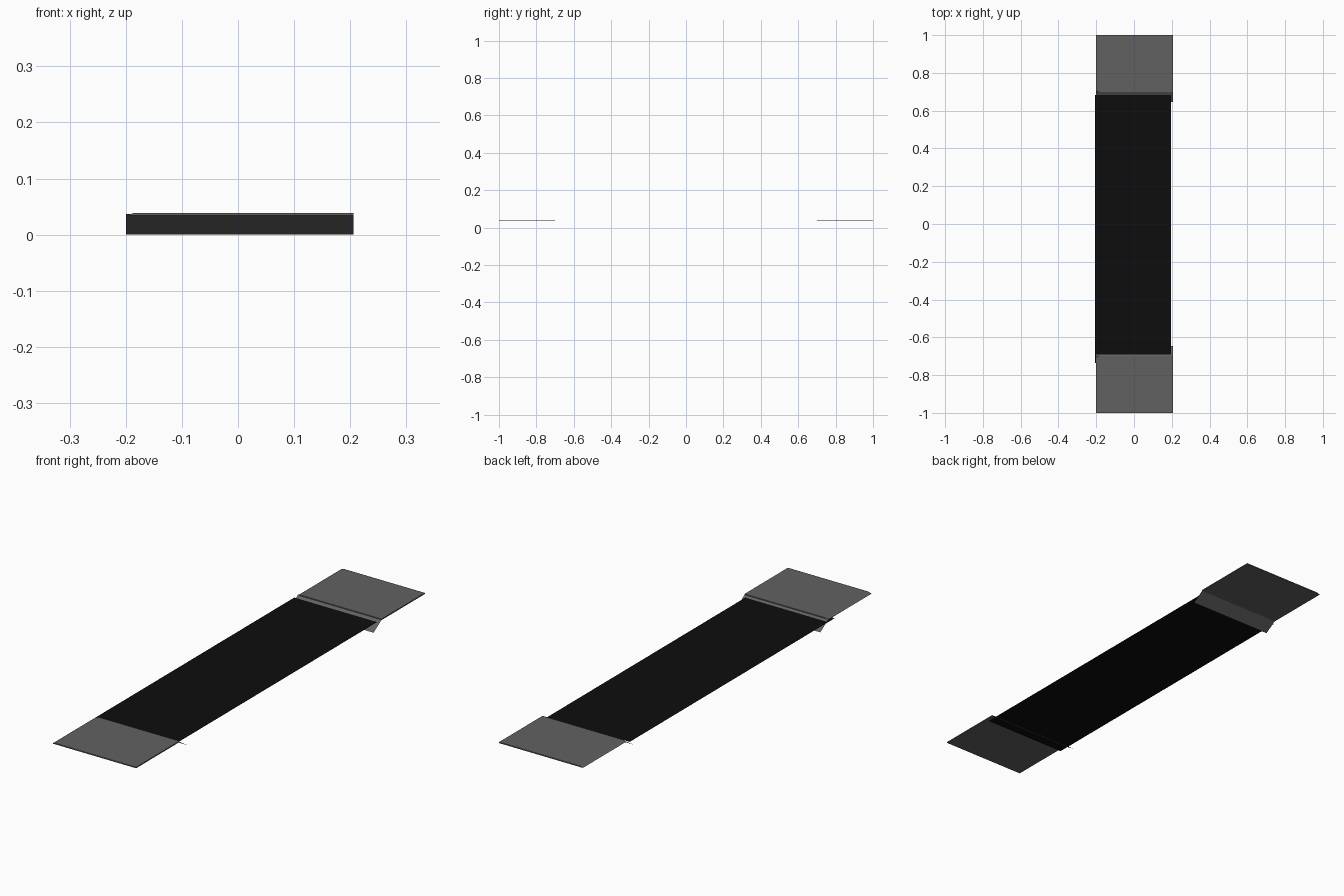
import bpy, bmesh

if "Cube" in bpy.data.objects:
    bpy.data.objects.remove(bpy.data.objects["Cube"])


def material(name, v):
    m = bpy.data.materials.new(name)
    m.diffuse_color = (v, v, v, 1)
    m.use_nodes = True
    m.node_tree.nodes["Principled BSDF"].inputs["Base Color"].default_value = m.diffuse_color
    return m


def mesh_object(name, verts, faces, mat):
    bm = bmesh.new()
    vs = [bm.verts.new(v) for v in verts]
    for f in faces:
        bm.faces.new([vs[i] for i in f])
    bmesh.ops.recalc_face_normals(bm, faces=bm.faces)
    me = bpy.data.meshes.new(name)
    bm.to_mesh(me)
    bm.free()
    me.materials.append(mat)
    ob = bpy.data.objects.new(name, me)
    bpy.context.collection.objects.link(ob)
    return ob


grey = material("dark_grey", 0.12)
black = material("black", 0.004)
X0, X1 = -0.2, 0.206
TOP, EDGE = 0.039, 0.034

for side, label in ((-1, "front"), (1, "back")):
    # Thin end plate with a shallow bevel along its left edge
    section = [(X0, EDGE), (X1, EDGE), (X1, TOP), (X0 + 0.016, TOP)]
    verts = [(x, side * y, z) for y in (0.7, 1.0) for x, z in section]
    faces = [(i, (i + 1) % 4, (i + 1) % 4 + 4, i + 4) for i in range(4)]
    mesh_object(label + "_plate", verts, faces + [(0, 1, 2, 3), (4, 5, 6, 7)], grey)

    # Sloping sheet leading from the plate down to the floor
    slope = [(0.703, 0.037), (0.645, 0.0)]
    verts = [(x, side * y, z) for y, z in slope for x in (X0, X1)]
    ob = mesh_object(label + "_slope", verts, [(0, 1, 3, 2)], grey)
    if ob.data.polygons[0].normal.z < 0:
        ob.data.flip_normals()

# Long black mat between the slopes, slightly off centre
mat = mesh_object("centre_mat",
                  [(x, y, 0.029) for y in (-0.735, 0.684) for x in (-0.206, 0.196)],
                  [(0, 1, 3, 2)], black)
if mat.data.polygons[0].normal.z < 0:
    mat.data.flip_normals()
